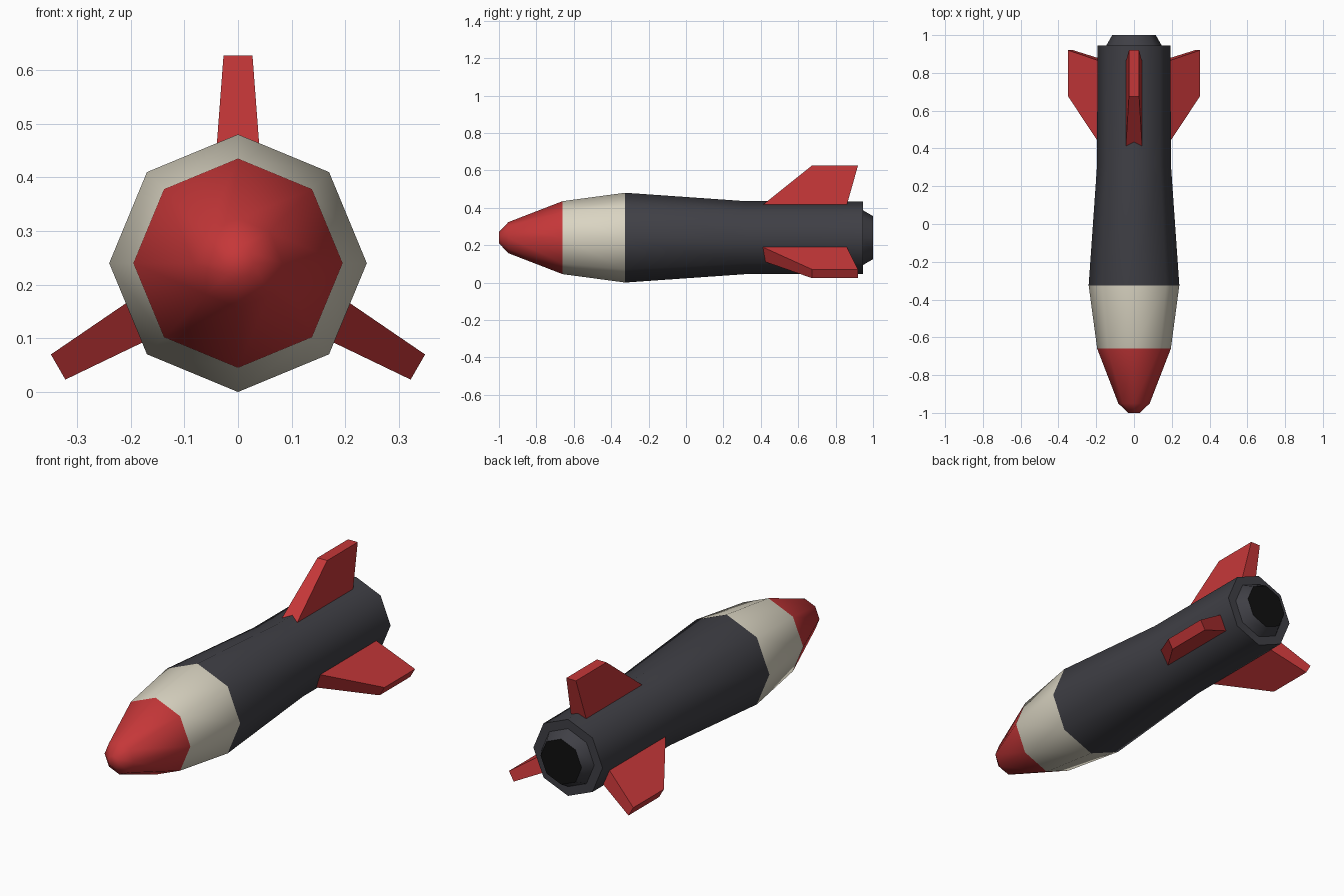
import bpy, bmesh, math
from mathutils import Matrix, Vector

if "Cube" in bpy.data.objects:
    bpy.data.objects.remove(bpy.data.objects["Cube"])

AXIS_Z = 0.24   # height of the rocket's centre line
SIDES = 8


def material(name, rgb):
    m = bpy.data.materials.new(name)
    m.diffuse_color = (*rgb, 1)
    m.use_nodes = True
    m.node_tree.nodes["Principled BSDF"].inputs["Base Color"].default_value = m.diffuse_color
    return m


red = material("red paint", (0.56, 0.038, 0.04))
cream = material("cream paint", (0.70, 0.66, 0.54))
grey = material("dark grey paint", (0.050, 0.050, 0.060))
black = material("black exhaust", (0.005, 0.005, 0.005))


def finish(name, bm, mats):
    bmesh.ops.recalc_face_normals(bm, faces=bm.faces)
    me = bpy.data.meshes.new(name)
    bm.to_mesh(me)
    bm.free()
    ob = bpy.data.objects.new(name, me)
    for m in mats:
        me.materials.append(m)
    bpy.context.collection.objects.link(ob)
    return ob


# Hull: eight-sided rings along y, (y, radius)
profile = [(-1.0, 0.03), (-0.95, 0.083), (-0.66, 0.195), (-0.325, 0.24),
           (0.32, 0.195), (0.945, 0.194), (0.945, 0.147), (1.0, 0.115)]
bm = bmesh.new()
rings = []
for y, r in profile:
    rings.append([bm.verts.new((r * math.sin(a), y, AXIS_Z + r * math.cos(a)))
                  for a in (2 * math.pi * i / SIDES for i in range(SIDES))])
for a, b in zip(rings, rings[1:]):
    for i in range(SIDES):
        j = (i + 1) % SIDES
        bm.faces.new((a[i], a[j], b[j], b[i]))
bm.faces.new(rings[0])
bm.faces.new(rings[-1])
# Bands of colour by position along the hull
for f in bm.faces:
    y = f.calc_center_median().y
    f.material_index = 0 if y < -0.66 else 1 if y < -0.33 else 3 if y > 0.99 else 2
hull = finish("rocket_hull", bm, [red, cream, grey, black])
bpy.context.view_layer.objects.active = hull
hull.select_set(True)
bpy.ops.object.shade_smooth_by_angle(angle=math.radians(55))

# Three tapered fins: (y, distance from centre line, half thickness)
outline = [(0.41, 0.175, 0.043), (0.86, 0.175, 0.043),
           (0.92, 0.387, 0.027), (0.675, 0.387, 0.027)]
for k, name in enumerate(("top_fin", "right_fin", "left_fin")):
    turn = Matrix.Translation((0, 0, AXIS_Z)) @ Matrix.Rotation(k * 2 * math.pi / 3, 4, 'Y')
    bm = bmesh.new()
    left, right = [[bm.verts.new(turn @ Vector((s * t, y, d))) for y, d, t in outline]
                   for s in (-1, 1)]
    bm.faces.new(left)
    bm.faces.new(right)
    for i in range(4):
        j = (i + 1) % 4
        bm.faces.new((left[i], left[j], right[j], right[i]))
    finish(name, bm, [red])
